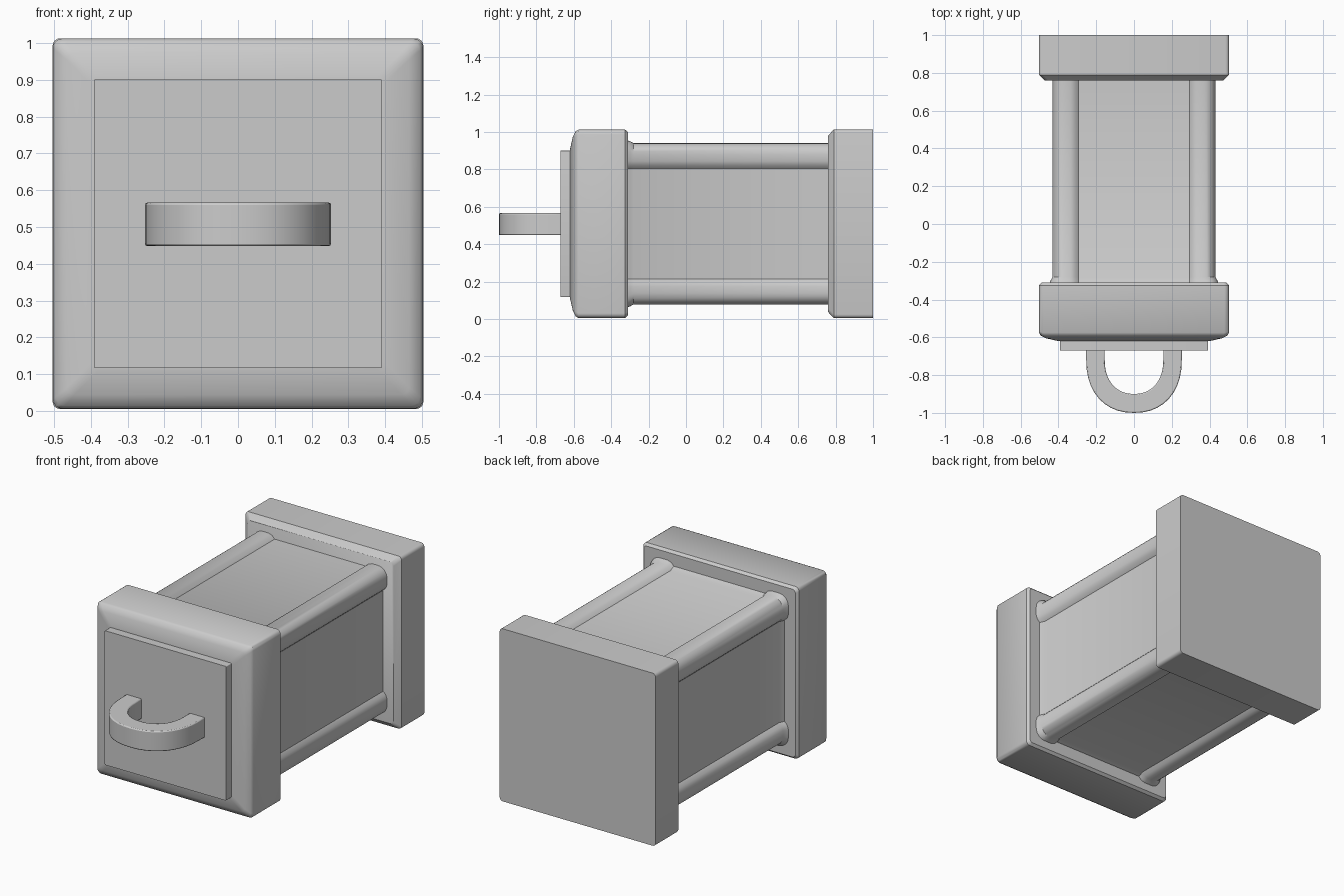
import bpy, bmesh, math

if "Cube" in bpy.data.objects:
    bpy.data.objects.remove(bpy.data.objects["Cube"])

CZ = 0.509  # height of the long axis


def finish(name, bm, bevel=0.0):
    bmesh.ops.recalc_face_normals(bm, faces=bm.faces[:])
    me = bpy.data.meshes.new(name)
    bm.to_mesh(me)
    bm.free()
    ob = bpy.data.objects.new(name, me)
    bpy.context.collection.objects.link(ob)
    if bevel:
        mod = ob.modifiers.new("soft_edges", 'BEVEL')
        mod.width, mod.segments = bevel, 2
        mod.limit_method, mod.angle_limit = 'ANGLE', math.radians(40)
    bpy.ops.object.select_all(action='DESELECT')
    ob.select_set(True)
    bpy.context.view_layer.objects.active = ob
    bpy.ops.object.shade_smooth_by_angle(angle=math.radians(35))
    return ob


def loft(name, sections, bevel=0.0):
    """Skin a list of (y, [(x, z), ...]) rings and cap both ends."""
    bm = bmesh.new()
    rings = [[bm.verts.new((x, y, CZ + z)) for x, z in pts] for y, pts in sections]
    for a, b in zip(rings, rings[1:]):
        for i in range(len(a)):
            j = (i + 1) % len(a)
            bm.faces.new((a[i], a[j], b[j], b[i]))
    bm.faces.new(rings[0])
    bm.faces.new(rings[-1])
    return finish(name, bm, bevel)


def four_corners(corner):
    """Rotate one corner profile by quarter turns into a closed ring."""
    pts = []
    for k in range(4):
        c, s = round(math.cos(k * math.pi / 2)), round(math.sin(k * math.pi / 2))
        pts += [(x * c - z * s, x * s + z * c) for x, z in corner]
    return pts


def arc(half, r, n=4):
    c = half - r
    return [(c + r * math.cos(i * math.pi / 2 / n), c + r * math.sin(i * math.pi / 2 / n))
            for i in range(n + 1)]


def square(half, r):
    return four_corners(arc(half, r))


def body(half, depth=0.025, r=0.06):
    # rounded post at the corner with a slightly sunken panel either side
    start = [(half - depth, 0.295), (half - 0.008, 0.312), (half, 0.335)]
    end = [(z, x) for x, z in reversed(start)]
    return four_corners(start + arc(half, r, 6) + end)


# front cap with a softly domed face
loft("front_cap", [(-0.31, square(0.490, 0.02)), (-0.325, square(0.503, 0.025)),
                   (-0.575, square(0.503, 0.025)), (-0.59, square(0.495, 0.025)),
                   (-0.605, square(0.465, 0.02)), (-0.62, square(0.40, 0.02))])

# back cap, chamfered on its inner side
loft("back_cap", [(0.76, square(0.472, 0.02)), (0.79, square(0.504, 0.02)),
                  (1.0, square(0.504, 0.02))])

# body with corner posts, flaring slightly into the front cap
loft("body", [(-0.32, body(0.447)), (-0.30, body(0.442)), (-0.28, body(0.431)),
              (0.77, body(0.431))])

# drawer front plate
loft("drawer_front", [(-0.67, square(0.392, 0.004)), (-0.61, square(0.392, 0.004))])


# U-shaped pull handle: flat outline extruded upwards
def u_curve(half, tip, n=20):
    straight = -0.72
    pts = [(half, -0.66)]
    for i in range(n + 1):
        a = math.pi * i / n
        # slightly squared ellipse
        c, s = math.cos(a), max(math.sin(a), 0.0)
        pts.append((half * math.copysign(abs(c) ** 0.9, c), straight + (tip - straight) * s ** 0.9))
    return pts + [(-half, -0.66)]


outer, inner = u_curve(0.253, -1.0), u_curve(0.155, -0.90)
bm = bmesh.new()
layers = [[[bm.verts.new((x, y, z)) for x, y in c] for c in (outer, inner)] for z in (0.448, 0.566)]
(lo_o, lo_i), (hi_o, hi_i) = layers
for a, b in ((lo_o, lo_i), (hi_o, hi_i), (lo_o, hi_o), (lo_i, hi_i)):
    for i in range(len(a) - 1):
        bm.faces.new((a[i], a[i + 1], b[i + 1], b[i]))
for k in (0, -1):
    bm.faces.new((lo_o[k], lo_i[k], hi_i[k], hi_o[k]))
finish("pull_handle", bm, 0.006)
